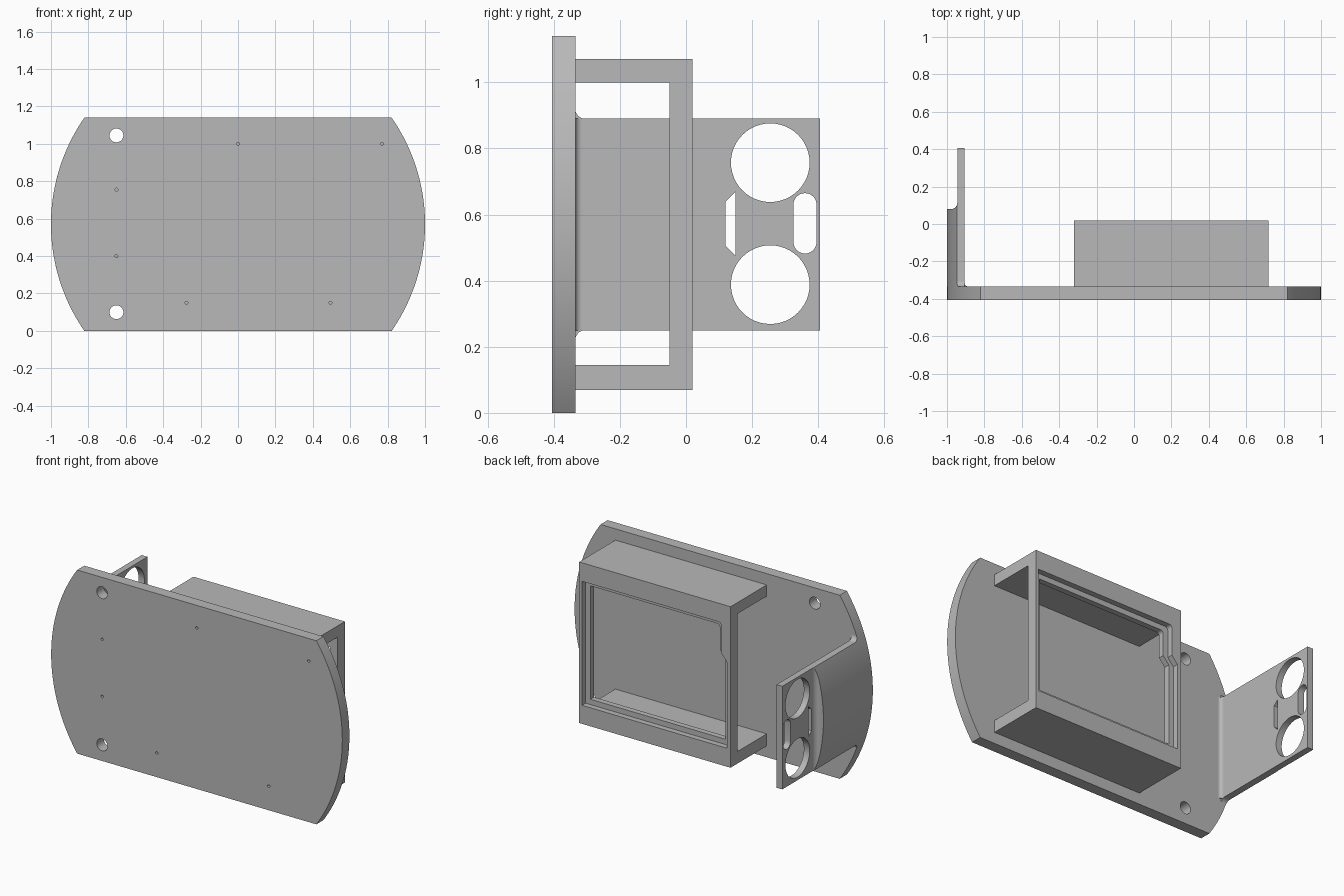
import bpy, bmesh
from math import sin, cos, pi, radians, asin

cube = bpy.data.objects.get("Cube")
if cube:
    bpy.data.objects.remove(cube, do_unlink=True)

grey = bpy.data.materials.new("plain grey")
grey.use_nodes = True
colour = (0.48, 0.48, 0.48, 1)
grey.diffuse_color = colour
grey.node_tree.nodes["Principled BSDF"].inputs["Base Color"].default_value = colour

HEIGHT = 1.14
MID = HEIGHT / 2
FRONT, BACK = -0.405, -0.335      # faces of the base plate


def arc(cx, cy, r, start, end, n=12):
    """Points along an arc, angles in degrees."""
    angles = [radians(start + (end - start) * i / n) for i in range(n + 1)]
    return [(cx + r * cos(a), cy + r * sin(a)) for a in angles]


def circle(cx, cy, r, n=48):
    return arc(cx, cy, r, 0, 360, n)[:-1]


def rect(u0, v0, u1, v1):
    return [(u0, v0), (u1, v0), (u1, v1), (u0, v1)]


def prism(name, points, axis, low, high):
    """Extrude a closed profile along one axis."""
    place = {"x": lambda u, v, w: (w, u, v),
             "y": lambda u, v, w: (u, w, v),
             "z": lambda u, v, w: (u, v, w)}[axis]
    bm = bmesh.new()
    face = bm.faces.new([bm.verts.new(place(u, v, low)) for u, v in points])
    result = bmesh.ops.extrude_face_region(bm, geom=[face])
    start, end = place(0, 0, low), place(0, 0, high)
    shift = [b - a for a, b in zip(start, end)]
    moved = [g for g in result["geom"] if isinstance(g, bmesh.types.BMVert)]
    bmesh.ops.translate(bm, vec=shift, verts=moved)
    bmesh.ops.recalc_face_normals(bm, faces=bm.faces)
    mesh = bpy.data.meshes.new(name)
    bm.to_mesh(mesh)
    bm.free()
    mesh.materials.append(grey)
    obj = bpy.data.objects.new(name, mesh)
    bpy.context.scene.collection.objects.link(obj)
    return obj


def combine(obj, cutters, operation="DIFFERENCE"):
    """Apply booleans, then discard the cutters."""
    for cutter in cutters:
        cutter.hide_render = True
        mod = obj.modifiers.new("cut", "BOOLEAN")
        mod.operation = operation
        mod.solver = "EXACT"
        mod.object = cutter
    graph = bpy.context.evaluated_depsgraph_get()
    mesh = bpy.data.meshes.new_from_object(obj.evaluated_get(graph))
    obj.modifiers.clear()
    obj.data = mesh
    for cutter in cutters:
        bpy.data.objects.remove(cutter, do_unlink=True)


def soften(obj):
    obj.data.shade_smooth()
    obj.data.set_sharp_from_angle(angle=radians(25))


# Base plate: a disc cut flat at the top and bottom
half = asin(MID) * 180 / pi
outline = arc(0, MID, 1, -half, half, 40) + arc(0, MID, 1, 180 - half, 180 + half, 40)
plate = prism("base_plate", outline, "y", FRONT, BACK)
cuts = [prism("bolt_cutter", circle(-0.65, z, 0.037), "y", -0.6, 0)
        for z in (0.1, 1.045)]
for x, z in [(0, 1), (0.77, 1), (-0.65, 0.755), (-0.65, 0.4), (-0.275, 0.15), (0.495, 0.15)]:
    cuts.append(prism("pilot_cutter", circle(x, z, 0.008, 16), "y", -0.6, BACK - 0.02))
combine(plate, cuts)
soften(plate)

# Display housing: a U-shaped shell, open at both sides
shell = [(BACK, 0.07), (0.02, 0.07), (0.02, 1.07), (BACK, 1.07),
         (BACK, 1.0), (-0.05, 1.0), (-0.05, 0.145), (BACK, 0.145)]
housing = prism("display_housing", shell, "x", -0.32, 0.72)


def window(inset):
    """Window outline with a step on one side and a rounded corner."""
    left, right = -0.295 + inset, 0.7 - inset
    low, high = 0.185 + inset, 0.955 - inset
    step = left + 0.04
    return ([(left, low), (right, low), (right, high)]
            + arc(step + 0.02, high - 0.02, 0.02, 90, 180, 6)
            + [(step, 0.765), (left, 0.72)])


combine(housing, [prism("recess_cutter", window(0), "y", -0.015, 0.1),
                  prism("opening_cutter", window(0.033), "y", -0.1, 0.1)])

# Side bracket: flared where it meets the plate, rounded to the plate's edge
low, high, flare = 0.25, 0.89, 0.03
edge = BACK + flare
side = ([(FRONT + 0.02, low - flare)]
        + arc(edge, low - flare, flare, 180, 90)
        + [(0.405, low), (0.405, high)]
        + arc(edge, high + flare, flare, 270, 180)
        + [(FRONT + 0.02, high + flare)])
bracket = prism("side_bracket", side, "x", -1.05, -0.905)
combine(bracket, [prism("disc_cutter", circle(0, MID, 1, 256), "y", -0.6, 0.6)], "INTERSECT")

# Thin the free end of the bracket with a coved shoulder, then pierce it
shoulder = ([(-1.1, 0.08)] + arc(-0.978, 0.113, 0.033, -90, 0)
            + [(-0.945, 0.6), (-1.1, 0.6)])
slot = arc(0.36, 0.63, 0.035, 0, 180) + arc(0.36, 0.517, 0.035, 180, 360)
notch = [(0.12, 0.505), (0.15, 0.475), (0.15, 0.67), (0.12, 0.64)]
cuts = [prism("shoulder_cutter", shoulder, "z", 0, HEIGHT)]
for shape in (circle(0.255, 0.757, 0.119), circle(0.255, 0.388, 0.119), slot, notch):
    cuts.append(prism("hole_cutter", shape, "x", -1.2, -0.8))
combine(bracket, cuts)
soften(bracket)

# Fillet between the bracket's inner face and the plate
r = 0.02
cove = [(-0.915, BACK - 0.01), (-0.905 + r, BACK - 0.01)]
cove += arc(-0.905 + r, BACK + r, r, 270, 180, 8) + [(-0.915, BACK + r)]
soften(prism("bracket_fillet", cove, "z", low, high))
